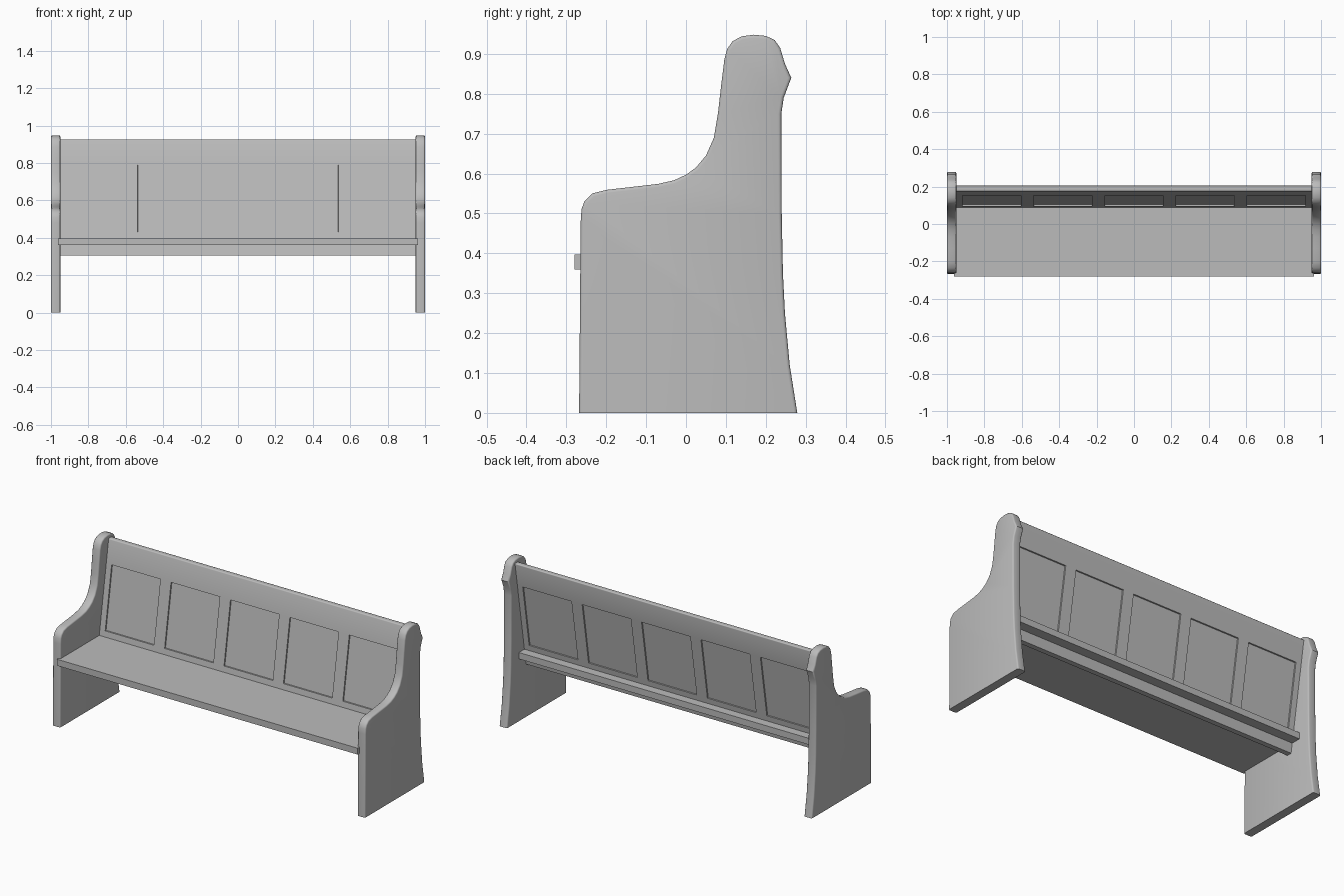
import bpy, bmesh
from math import radians
from mathutils import Vector

cube = bpy.data.objects.get("Cube")
if cube:
    bpy.data.objects.remove(cube, do_unlink=True)

grey = bpy.data.materials.new("plain_grey")
grey.use_nodes = True
colour = (0.5, 0.5, 0.5, 1)
grey.diffuse_color = colour
grey.node_tree.nodes["Principled BSDF"].inputs["Base Color"].default_value = colour


def make_object(name, bm, smooth=True):
    bmesh.ops.recalc_face_normals(bm, faces=bm.faces)
    mesh = bpy.data.meshes.new(name)
    bm.to_mesh(mesh)
    bm.free()
    mesh.materials.append(grey)
    obj = bpy.data.objects.new(name, mesh)
    bpy.context.collection.objects.link(obj)
    if smooth:
        bpy.ops.object.select_all(action='DESELECT')
        bpy.context.view_layer.objects.active = obj
        obj.select_set(True)
        bpy.ops.object.shade_smooth_by_angle(angle=radians(35))
    return obj


def box(lo, hi):
    bm = bmesh.new()
    bmesh.ops.create_cube(bm, size=1)
    for v in bm.verts:
        v.co = Vector([lo[i] if v.co[i] < 0 else hi[i] for i in range(3)])
    return bm


# Shaped bench ends: side outline (y, z) extruded, with a rounded rim
OUTLINE = [(-.268, 0), (.279, 0), (.26, .12), (.248, .25), (.243, .35), (.24, .5),
           (.239, .75), (.245, .79), (.264, .84), (.248, .875), (.236, .915),
           (.222, .935), (.2, .945), (.17, .948), (.14, .944), (.117, .932),
           (.103, .912), (.096, .885), (.088, .82), (.08, .75), (.07, .69),
           (.05, .645), (.025, .615), (0, .597), (-.03, .583), (-.07, .574),
           (-.13, .567), (-.2, .559), (-.235, .55), (-.255, .53), (-.262, .51),
           (-.264, .48)]
END_INNER = .95


def bench_end(name, side):
    bm = bmesh.new()
    face = bm.faces.new([bm.verts.new((side * END_INNER, y, z)) for y, z in OUTLINE])
    grown = bmesh.ops.extrude_face_region(bm, geom=[face])["geom"]
    bmesh.ops.translate(bm, vec=(side * (1 - END_INNER), 0, 0),
                        verts=[g for g in grown if isinstance(g, bmesh.types.BMVert)])
    rim = [e for e in bm.edges
           if abs(e.verts[0].co.x - e.verts[1].co.x) < .001
           and max(v.co.z for v in e.verts) > .01]
    bmesh.ops.bevel(bm, geom=rim, offset=.008, segments=3, profile=.5, affect='EDGES')
    return make_object(name, bm)


bench_end("left_end", 1)
bench_end("right_end", -1)

# Flat seat board, let into the ends and running out behind the back
make_object("seat", box((-.962, -.28, .36), (.962, .17, .397)), smooth=False)

# Leaning back board with five sunken panels on both faces
LEAN, BOTTOM, TOP = .163, .305, .925
PANEL_LOW, PANEL_HIGH, HALF_WIDTH, PITCH = .43, .79, .156, .38
centres = [PITCH * i for i in range(-2, 3)]
bm = box((-.955, -.015, BOTTOM), (.955, .015, TOP))
cuts = [(Vector((c + s * HALF_WIDTH, 0, 0)), Vector((1, 0, 0)))
        for c in centres for s in (-1, 1)]
cuts += [(Vector((0, 0, z)), Vector((0, 0, 1))) for z in (PANEL_LOW, PANEL_HIGH)]
for point, normal in cuts:
    bmesh.ops.bisect_plane(bm, geom=bm.verts[:] + bm.edges[:] + bm.faces[:],
                           plane_co=point, plane_no=normal)
bm.normal_update()


def is_panel(face):
    mid = face.calc_center_median()
    return (abs(face.normal.y) > .9 and PANEL_LOW < mid.z < PANEL_HIGH
            and any(abs(mid.x - c) < .01 for c in centres))


bmesh.ops.inset_individual(bm, faces=[f for f in bm.faces if is_panel(f)],
                           thickness=.0005, depth=-.008)
# Soften the top edge, then lean the board backwards
top_edges = [e for e in bm.edges
             if all(v.co.z > TOP - .001 for v in e.verts)
             and abs(e.verts[0].co.y - e.verts[1].co.y) < .001]
bmesh.ops.bevel(bm, geom=top_edges, offset=.006, segments=3, profile=.5, affect='EDGES')
for v in bm.verts:
    v.co.y += .105 + LEAN * (v.co.z - .4)
make_object("back_board", bm)
